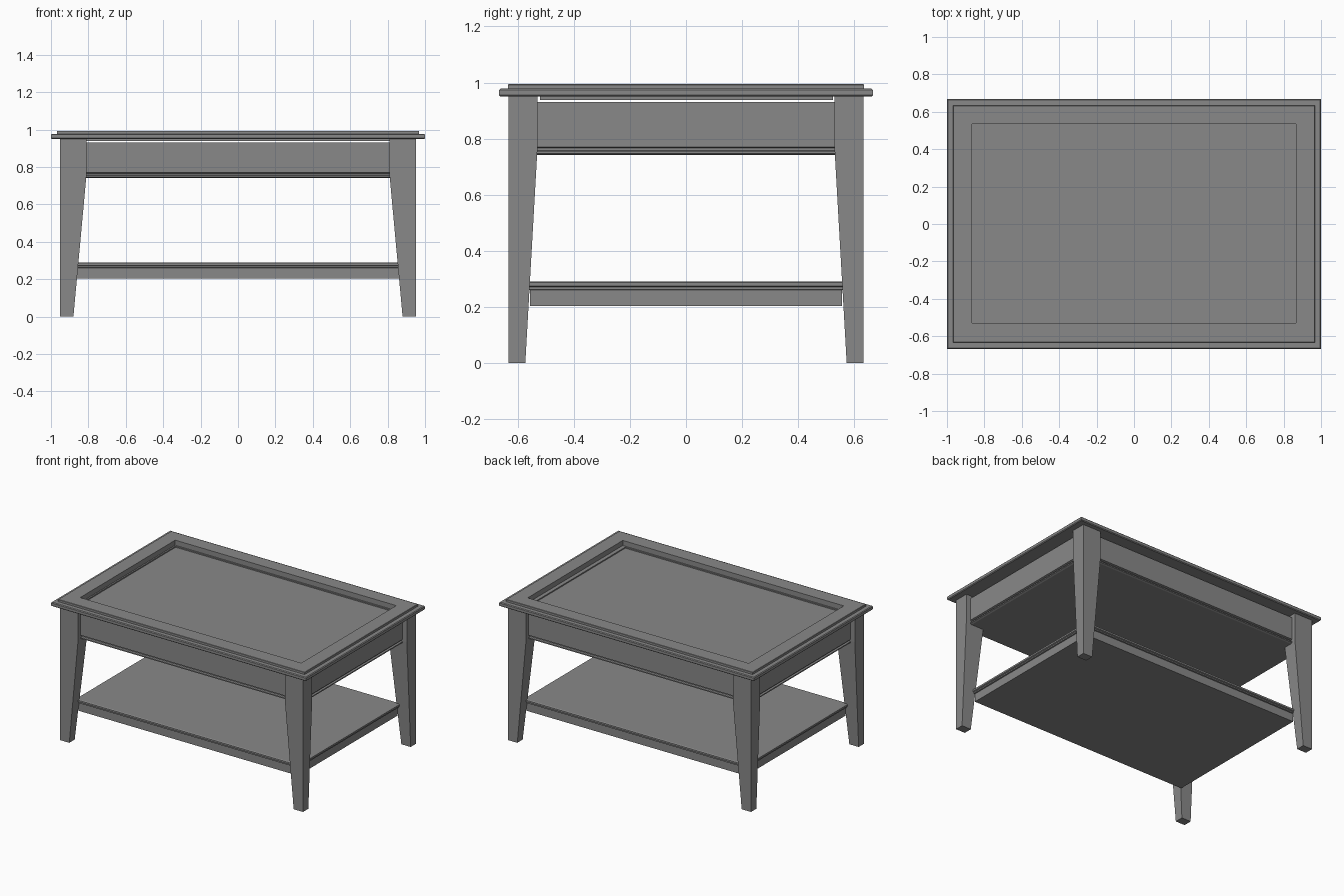
import bpy
import bmesh

cube = bpy.data.objects.get("Cube")
if cube:
    bpy.data.objects.remove(cube, do_unlink=True)

# Single painted-wood colour
paint = bpy.data.materials.new("grey paint")
paint.use_nodes = True
colour = (0.25, 0.25, 0.25, 1)
paint.diffuse_color = colour
paint.node_tree.nodes["Principled BSDF"].inputs["Base Color"].default_value = colour


def loft(name, rings):
    """Skin a stack of rectangles (x0, x1, y0, y1, z) and cap both ends."""
    bm = bmesh.new()
    loops = []
    for x0, x1, y0, y1, z in rings:
        corners = ((x0, y0), (x1, y0), (x1, y1), (x0, y1))
        loops.append([bm.verts.new((x, y, z)) for x, y in corners])
    for a, b in zip(loops, loops[1:]):
        for i in range(4):
            j = (i + 1) % 4
            bm.faces.new((a[i], a[j], b[j], b[i]))
    bm.faces.new(loops[0][::-1])
    bm.faces.new(loops[-1])
    bmesh.ops.recalc_face_normals(bm, faces=bm.faces[:])
    mesh = bpy.data.meshes.new(name)
    bm.to_mesh(mesh)
    bm.free()
    mesh.materials.append(paint)
    obj = bpy.data.objects.new(name, mesh)
    bpy.context.collection.objects.link(obj)
    return obj


def centred(half_x, half_y, profile):
    """Rectangles inset from a base size, following (inset, z) steps."""
    return [(-half_x + d, half_x - d, -half_y + d, half_y - d, z) for d, z in profile]


# Table top: moulded rim, raised frame, then down a ledge to the sunken panel
rim = centred(1.0, 0.667, [(0.005, 0.95), (0, 0.955), (0, 0.973), (0.005, 0.978),
                           (0.033, 0.978), (0.033, 0.992), (0.035, 0.994)])
well = [(-0.867, 0.867, -0.53, 0.535, z) for z in (0.994, 0.958)]
panel = [(-0.857, 0.84, -0.52, 0.525, z) for z in (0.958, 0.938)]
loft("table_top", rim + well + panel)

# Apron box with a stepped bead along its lower edge
loft("apron", centred(0.92, 0.605, [(0.012, 0.742), (0, 0.747), (0, 0.755),
                                    (0.012, 0.758), (0.012, 0.766), (0, 0.77),
                                    (0, 0.93), (0.09, 0.93), (0.09, 0.92)]))

# Lower shelf with an overhanging moulded edge
loft("shelf", centred(0.86, 0.556, [(0, 0.203), (0, 0.26), (-0.008, 0.262),
                                    (-0.008, 0.27), (-0.016, 0.274),
                                    (-0.016, 0.286), (-0.01, 0.29)]))

# Legs: straight on the outside, tapering on the two inner faces
for side_x, x_name in ((1, "left"), (-1, "right")):
    for side_y, y_name in ((-1, "front"), (1, "back")):
        rings = []
        for inner_x, inner_y, z in ((0.88, 0.573, 0), (0.81, 0.53, 0.76), (0.81, 0.53, 0.95)):
            xs = sorted((side_x * inner_x, side_x * 0.953))
            ys = sorted((side_y * inner_y, side_y * 0.633))
            rings.append((*xs, *ys, z))
        loft(f"{y_name}_{x_name}_leg", rings)
